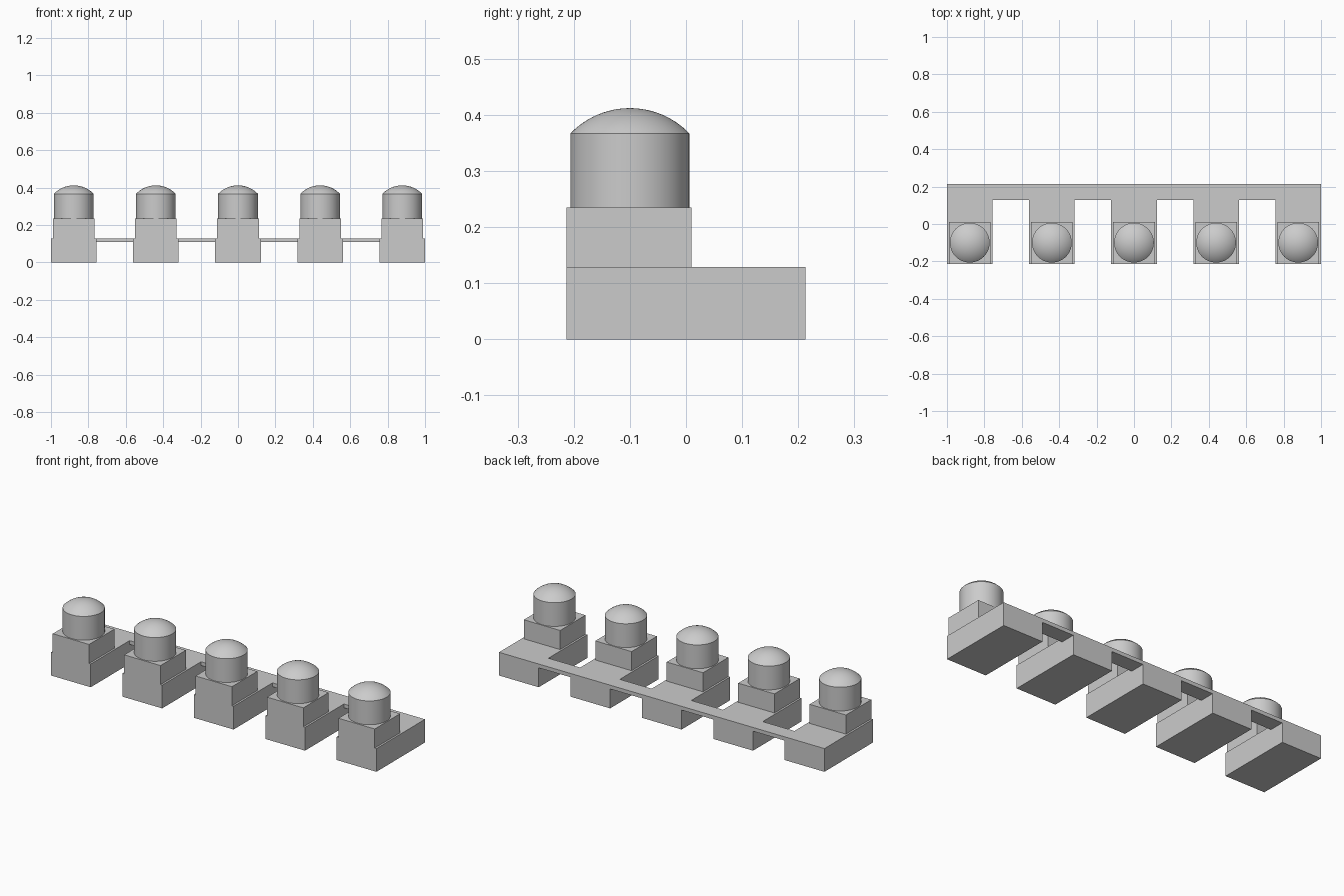
import bpy
import bmesh
import math
from mathutils import Matrix, Vector

cube = bpy.data.objects.get("Cube")
if cube:
    bpy.data.objects.remove(cube, do_unlink=True)

grey = bpy.data.materials.new("light_grey")
grey.use_nodes = True
colour = (0.6, 0.6, 0.6, 1)
grey.diffuse_color = colour
grey.node_tree.nodes["Principled BSDF"].inputs["Base Color"].default_value = colour


def add_object(name, bm):
    bmesh.ops.recalc_face_normals(bm, faces=bm.faces)
    mesh = bpy.data.meshes.new(name)
    bm.to_mesh(mesh)
    bm.free()
    mesh.materials.append(grey)
    obj = bpy.data.objects.new(name, mesh)
    bpy.context.collection.objects.link(obj)
    return obj


def box(name, low, high):
    low, high = Vector(low), Vector(high)
    bm = bmesh.new()
    place = Matrix.Translation((low + high) / 2) @ Matrix.Diagonal((*(high - low), 1))
    bmesh.ops.create_cube(bm, size=1, matrix=place)
    return add_object(name, bm)


def lathe(name, profile, centre, steps=64):
    """Revolve (radius, height) points about the vertical axis."""
    bm = bmesh.new()
    verts = [bm.verts.new((r, 0, z)) for r, z in profile]
    edges = [bm.edges.new(pair) for pair in zip(verts, verts[1:])]
    bmesh.ops.spin(bm, geom=verts + edges, cent=(0, 0, 0), axis=(0, 0, 1),
                   angle=math.tau, steps=steps)
    bmesh.ops.remove_doubles(bm, verts=bm.verts, dist=0.0001)
    obj = add_object(name, bm)
    obj.location = centre
    bpy.ops.object.select_all(action="DESELECT")
    obj.select_set(True)
    bpy.context.view_layer.objects.active = obj
    bpy.ops.object.shade_smooth_by_angle(angle=math.radians(30))
    return obj


COUNT = 5
SPACING = 0.439
BASE_HALF = 0.122
STEP_HALF = 0.1115
FRONT, BACK = -0.213, 0.213
BASE_TOP, STEP_TOP = 0.129, 0.235
RADIUS, SHOULDER, DOME_RISE = 0.106, 0.367, 0.045

# Upright wall followed by a shallow spherical cap
sphere = (RADIUS ** 2 + DOME_RISE ** 2) / (2 * DOME_RISE)
sweep = math.asin(RADIUS / sphere)
wall_height = SHOULDER - STEP_TOP
profile = [(0, 0), (RADIUS, 0)]
for i in range(13):
    a = sweep * (1 - i / 12)
    profile.append((sphere * math.sin(a),
                    wall_height + DOME_RISE - sphere * (1 - math.cos(a))))

for n in range(COUNT):
    x = (n - (COUNT - 1) / 2) * SPACING
    # Long foot, raised step and domed post
    box(f"base_block_{n + 1}", (x - BASE_HALF, FRONT, 0), (x + BASE_HALF, BACK, BASE_TOP))
    box(f"raised_step_{n + 1}", (x - STEP_HALF, FRONT, BASE_TOP),
        (x + STEP_HALF, FRONT + 2 * STEP_HALF, STEP_TOP))
    lathe(f"domed_post_{n + 1}", profile, (x, -0.1, STEP_TOP))
    # Thin strip joining this foot to the next
    if n < COUNT - 1:
        box(f"connecting_strip_{n + 1}", (x + BASE_HALF, 0.128, 0.108),
            (x + SPACING - BASE_HALF, BACK, BASE_TOP))
